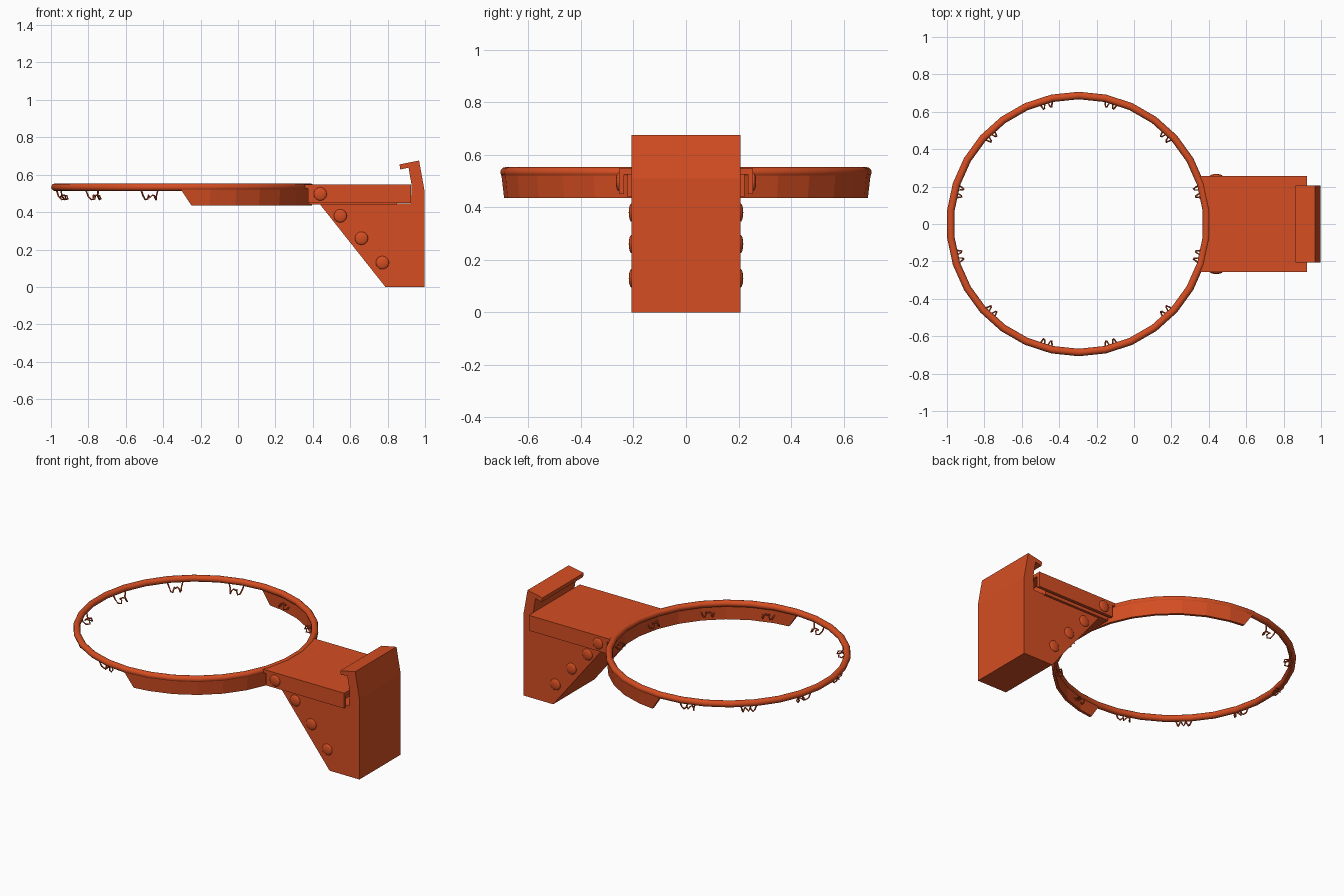
import bpy, bmesh
from math import sin, cos, pi, radians, sqrt
from mathutils import Matrix, Vector

cube = bpy.data.objects.get("Cube")
if cube:
    bpy.data.objects.remove(cube, do_unlink=True)

orange = bpy.data.materials.new("orange_paint")
colour = (0.66, 0.075, 0.016, 1)
orange.use_nodes = True
orange.diffuse_color = colour
orange.node_tree.nodes["Principled BSDF"].inputs["Base Color"].default_value = colour

CX = -0.296          # ring centre
RING_Z = 0.533
RING_R, WIRE_R = 0.687, 0.02
SIDES = 30


def finish(bm, name, smooth=None):
    bmesh.ops.recalc_face_normals(bm, faces=bm.faces)
    mesh = bpy.data.meshes.new(name)
    bm.to_mesh(mesh)
    bm.free()
    obj = bpy.data.objects.new(name, mesh)
    bpy.context.collection.objects.link(obj)
    mesh.materials.append(orange)
    if smooth:
        bpy.ops.object.select_all(action='DESELECT')
        obj.select_set(True)
        bpy.context.view_layer.objects.active = obj
        bpy.ops.object.shade_smooth_by_angle(angle=radians(smooth))
    return obj


def loft(name, sections, closed=False, smooth=None):
    """Skin a list of equal-length point loops."""
    bm = bmesh.new()
    loops = [[bm.verts.new(p) for p in s] for s in sections]
    n = len(loops[0])
    pairs = list(zip(loops, loops[1:])) + ([(loops[-1], loops[0])] if closed else [])
    for a, b in pairs:
        for i in range(n):
            j = (i + 1) % n
            bm.faces.new((a[i], a[j], b[j], b[i]))
    if not closed:
        bm.faces.new(loops[0])
        bm.faces.new(loops[-1])
    return finish(bm, name, smooth)


def polar(r, angle, z):
    return (CX + r * cos(angle), r * sin(angle), z)


def box(name, x0, x1, y0, y1, z0, z1):
    outline = [(x0, y0), (x1, y0), (x1, y1), (x0, y1)]
    return loft(name, [[(x, y, z) for x, y in outline] for z in (z0, z1)])


# Round rim
rim = []
for k in range(SIDES):
    a = radians(6) + 2 * pi * k / SIDES
    rim.append([polar(RING_R + WIRE_R * cos(t), a, RING_Z + WIRE_R * sin(t))
                for t in (2 * pi * i / 12 for i in range(12))])
loft("rim", rim, closed=True, smooth=40)

# Brace band under the rear half of the rim, with slanted ends
steps = [(-91, -86)] + [(a, a) for a in range(-78, 79, 12)] + [(91, 86)]
band = []
for top, bottom in steps:
    t, b = radians(top), radians(bottom)
    band.append([polar(0.703, t, 0.525), polar(0.694, b, 0.435),
                 polar(0.677, b, 0.435), polar(0.677, t, 0.525)])
loft("brace_band", band)

# Connecting plate whose front edge follows the rim
half_w = 0.256
edge = []
for i in range(9):
    y = half_w * (1 - i / 4)
    edge.append((CX + sqrt(0.69 ** 2 - y * y), y))
outline = edge + [(0.925, -half_w), (0.925, half_w)]
loft("connecting_plate", [[(x, y, z) for x, y in outline] for z in (0.525, 0.547)])

# Side flanges and the inner support between them
for side, label in ((1, "back"), (-1, "front")):
    ys = sorted((side * 0.236, side * half_w))
    box(label + "_flange", 0.375, 0.925, *ys, 0.45, 0.54)
box("inner_support", 0.38, 0.85, -0.222, 0.222, 0.44, 0.526)

# Wedge-shaped mounting body with a top hook
profile = [(0.788, 0), (0.998, 0), (0.998, 0.51), (0.968, 0.676),
           (0.863, 0.655), (0.868, 0.628), (0.912, 0.638), (0.928, 0.545),
           (0.925, 0.447), (0.437, 0.443)]
loft("mounting_body", [[(x, y, z) for x, z in profile] for y in (-0.207, 0.207)])

# Domed bolts on both sides
bolts = [(0.44, 0.497, half_w), (0.547, 0.38, 0.207),
         (0.66, 0.26, 0.207), (0.772, 0.13, 0.207)]
for n, (x, z, y) in enumerate(bolts):
    for side, label in ((1, "back"), (-1, "front")):
        bm = bmesh.new()
        place = Matrix.Translation((x, side * y, z)) @ Matrix.Diagonal((0.035, 0.011, 0.035, 1))
        bmesh.ops.create_uvsphere(bm, u_segments=20, v_segments=12, radius=1, matrix=place)
        finish(bm, f"{label}_bolt_{n + 1}", 60)

# Bent-wire net hooks: tangent offset, radius, height for half a hook
half = [(0.046, 0.685, 0.517), (0.036, 0.678, 0.485), (0.03, 0.66, 0.467),
        (0.022, 0.641, 0.47), (0.016, 0.645, 0.488), (0.01, 0.665, 0.49)]
path = half + [(0, 0.678, 0.478)] + [(-t, r, z) for t, r, z in reversed(half)]
for k in range(12):
    turn = Matrix.Translation((CX, 0, 0)) @ Matrix.Rotation(radians(15 + 30 * k), 4, 'Z')
    points = [turn @ Vector((r, t, z)) for t, r, z in path]
    sections = []
    for i, p in enumerate(points):
        along = (points[min(i + 1, len(points) - 1)] - points[max(i - 1, 0)]).normalized()
        u = along.cross(turn.to_3x3() @ Vector((1, 0, 0.6))).normalized()
        v = along.cross(u)
        sections.append([p + 0.0045 * (u * cos(q) + v * sin(q))
                         for q in (2 * pi * j / 6 for j in range(6))])
    loft(f"net_hook_{k + 1}", sections, smooth=70)
